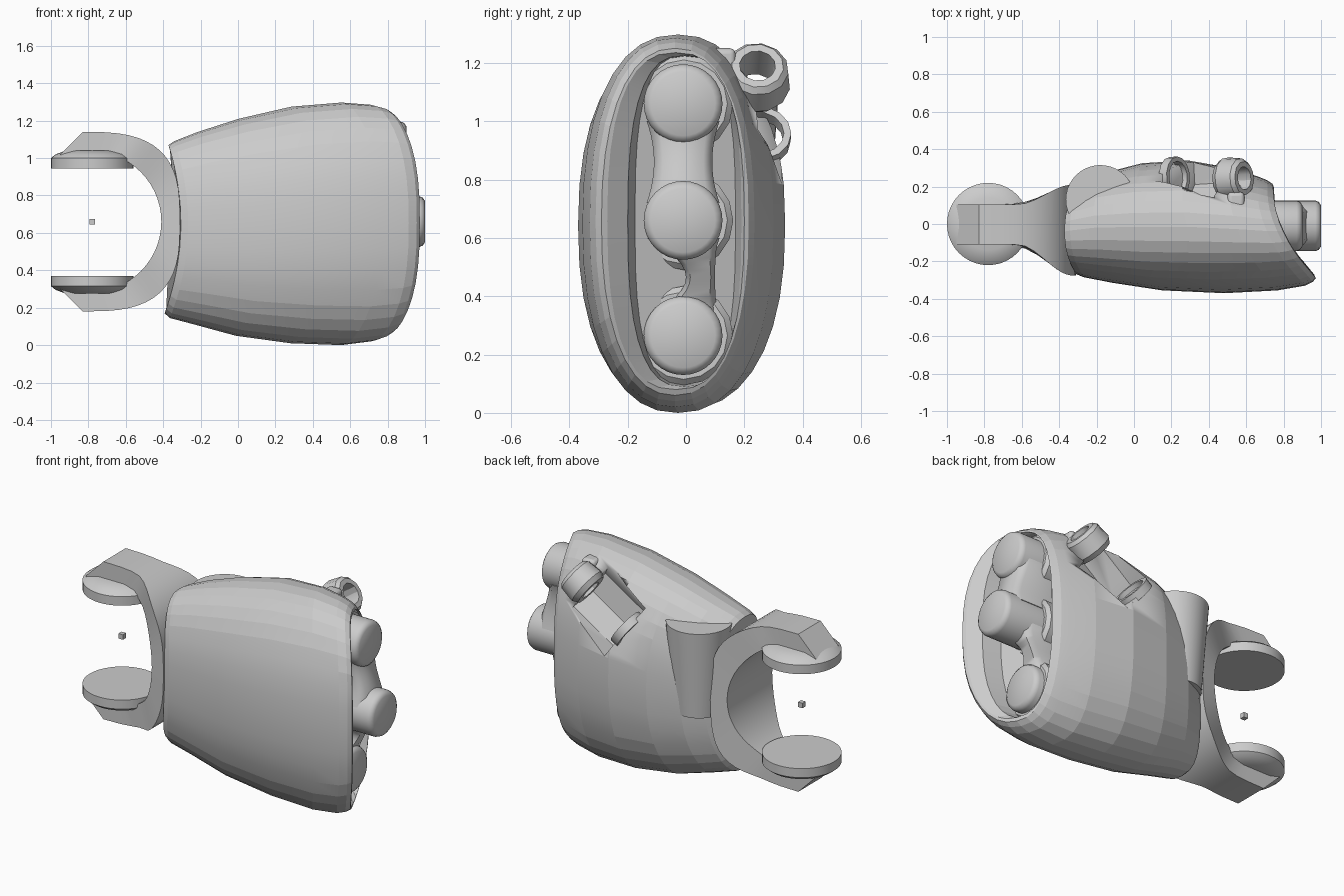
import bpy, bmesh, math
from mathutils import Vector

if "Cube" in bpy.data.objects:
    bpy.data.objects.remove(bpy.data.objects["Cube"])


def finish(ob, angle=30):
    bpy.ops.object.select_all(action='DESELECT')
    bpy.context.view_layer.objects.active = ob
    ob.select_set(True)
    bpy.ops.object.shade_smooth_by_angle(angle=math.radians(angle))
    return ob


def loft(name, rings, closed_ends=True, angle=30):
    bm = bmesh.new()
    vs = [[bm.verts.new(p) for p in r] for r in rings]
    if not closed_ends:
        vs.append(vs[0])
    n = len(vs[0])
    for a, b in zip(vs, vs[1:]):
        for i in range(n):
            bm.faces.new((a[i], a[(i + 1) % n], b[(i + 1) % n], b[i]))
    if closed_ends:
        bm.faces.new(vs[0][::-1])
        bm.faces.new(vs[-1])
    bmesh.ops.recalc_face_normals(bm, faces=bm.faces)
    me = bpy.data.meshes.new(name)
    bm.to_mesh(me)
    bm.free()
    ob = bpy.data.objects.new(name, me)
    bpy.context.collection.objects.link(ob)
    return finish(ob, angle)


def turned(name, profile, base, axis, n=32, tube=False, angle=30):
    """Rings of (distance along axis, radius) around an axis."""
    axis = Vector(axis).normalized()
    u = axis.orthogonal().normalized()
    v = axis.cross(u)
    rings = [[Vector(base) + axis * d + (u * math.cos(2 * math.pi * i / n) +
              v * math.sin(2 * math.pi * i / n)) * r for i in range(n)] for d, r in profile]
    return loft(name, rings, not tube, angle)


def block(name, lo, hi, bevel):
    bpy.ops.mesh.primitive_cube_add(size=1, location=[(a + b) / 2 for a, b in zip(lo, hi)])
    ob = bpy.context.object
    ob.name = name
    ob.scale = [b - a for a, b in zip(lo, hi)]
    bpy.ops.object.transform_apply(location=False, rotation=False, scale=True)
    if bevel:
        m = ob.modifiers.new("round", 'BEVEL')
        m.width, m.segments = bevel, 3
        finish(ob)
    return ob


# Body shell: oval sections between a concave left end and a slanted open right end
def body_ring(t, y0, y1, z0, z1, e=.87, n=36):
    ring = []
    for i in range(n):
        a = 2 * math.pi * i / n
        c, s = math.cos(a), math.sin(a)
        y = (y0 + y1) / 2 + (y1 - y0) / 2 * math.copysign(abs(c) ** e, c)
        z = (z0 + z1) / 2 + (z1 - z0) / 2 * math.copysign(abs(s) ** e, s)
        d = abs(z - 0.65)
        left = -0.305 - 0.07 * (d / 0.43) ** 2
        right = 0.97 - 0.46 * (y + 0.285) - 0.06 * (d / 0.6) ** 3
        ring.append((left + (right - left) * t, y, z))
    return ring


sections = [
    (0, -.27, .19, .17, 1.07), (.03, -.285, .215, .145, 1.09),
    (.15, -.315, .275, .11, 1.14), (.35, -.355, .325, .05, 1.21),
    (.6, -.37, .34, .01, 1.275), (.82, -.355, .3, 0, 1.297),
    (.94, -.33, .255, .02, 1.285), (.98, -.31, .235, .04, 1.27), (1, -.29, .215, .06, 1.25),
    (1, -.27, .2, .08, 1.235, .8), (.98, -.2, .19, .09, 1.225, .75),
    (.9, -.175, .17, .1, 1.22, .7)]
body = loft("body_shell", [body_ring(*s) for s in sections], angle=7)

# Faceted recess across the upper back, between the two hinge lugs
axis = Vector((.81, .05, .56)).normalized()
cutter = turned("recess_cutter", [(0, .2), (.33, .2)], (.215, .275, .94), axis, n=9)
cutter.hide_render = True
cutter.hide_viewport = True
m = body.modifiers.new("recess", 'BOOLEAN')
m.operation, m.solver, m.object = 'DIFFERENCE', 'EXACT', cutter

# Hinge lugs, the upper one on a strap to the body
turned("upper_lug", [(-.14, .062), (-.14, .1), (-.11, .118), (-.02, .108), (0, .09), (0, .062)],
       (.59, .245, 1.19), axis, n=12, tube=True)
block("upper_lug_strap", (.5, .06, 1.1), (.59, .17, 1.25), .02)
turned("lower_lug", [(-.03, .085), (-.03, .11), (.02, .11), (.02, .085)],
       (.22, .25, .95), axis, n=14, tube=True)

# Tapered half-round boss on the back
turned("rear_boss", [(0, .145), (.53, .185)], (-.18, .13, .53), (0, 0, 1), n=40)


# C-shaped claw: square section swept round the jaw, flaring toward the body
def flare(x):
    s = min(1, max(0, (x + .62) / .29))
    s = s * s * (3 - 2 * s)
    return -.11 - .165 * s, .105 + .105 * s


def claw_ring(xo, zo, xi, zi):
    fo, fi = flare(xo), flare(xi)
    return [(xo, fo[0], zo), (xo, fo[1], zo), (xi, fi[1], zi), (xi, fi[0], zi)]


claw = [claw_ring(-.95, .3, -.93, .32)]
for k in range(29):
    a = math.radians(-90 + 180 * k / 28)
    c, s = max(0, math.cos(a)), math.sin(a)
    claw.append(claw_ring(-.83 + .52 * c ** .67, .66 + .48 * math.copysign(abs(s) ** .67, s),
                          -.785 + .375 * c, .66 + .375 * s))
claw.append(claw_ring(-.95, 1.02, -.93, 1.0))
loft("claw", claw)

# Jaw pads, mirrored about the claw centre, and the small centre cube
pad = [(0, .22), (.055, .22), (.075, .195), (.095, .14)]
turned("upper_pad", pad, (-.78, 0, .945), (0, 0, 1), n=40)
turned("lower_pad", pad, (-.78, 0, .37), (0, 0, -1), n=40)
block("centre_cube", (-.795, -.015, .645), (-.765, .015, .675), 0)

# Three-lobed plug in the open end: round lobes on a wider base, joined by waisted necks
for name, z, end in (("lower", .265, .8), ("middle", .66, 1.0), ("upper", 1.06, .9)):
    turned(name + "_lobe", [(.55, .135), (end - .03, .135), (end - .012, .128), (end, .11)],
           (0, -.01, z), (1, 0, 0), angle=50)
    turned(name + "_lobe_collar", [(.6, .17), (.72, .17), (.74, .15)],
           (0, -.008, z), (1, 0, 0), n=16)


def neck(name, z0, z1, x0, x1, y, waist):
    rings = []
    for k in range(13):
        u = k / 12
        w = waist + (.125 - waist) * (2 * u - 1) ** 2
        x, z = x0 + (x1 - x0) * u * u * (3 - 2 * u), z0 + (z1 - z0) * u
        yc = -.01 + y * math.sin(math.pi * u)
        rings.append([(.6, yc - w, z), (x - .04, yc - w, z), (x, yc - w * .7, z),
                      (x, yc + w * .7, z), (x - .04, yc + w, z), (.6, yc + w, z)])
    loft(name, rings, angle=60)


neck("upper_neck", .72, 1.0, .93, .87, 0, .1)
neck("lower_neck", .33, .6, .76, .85, .06, .05)
